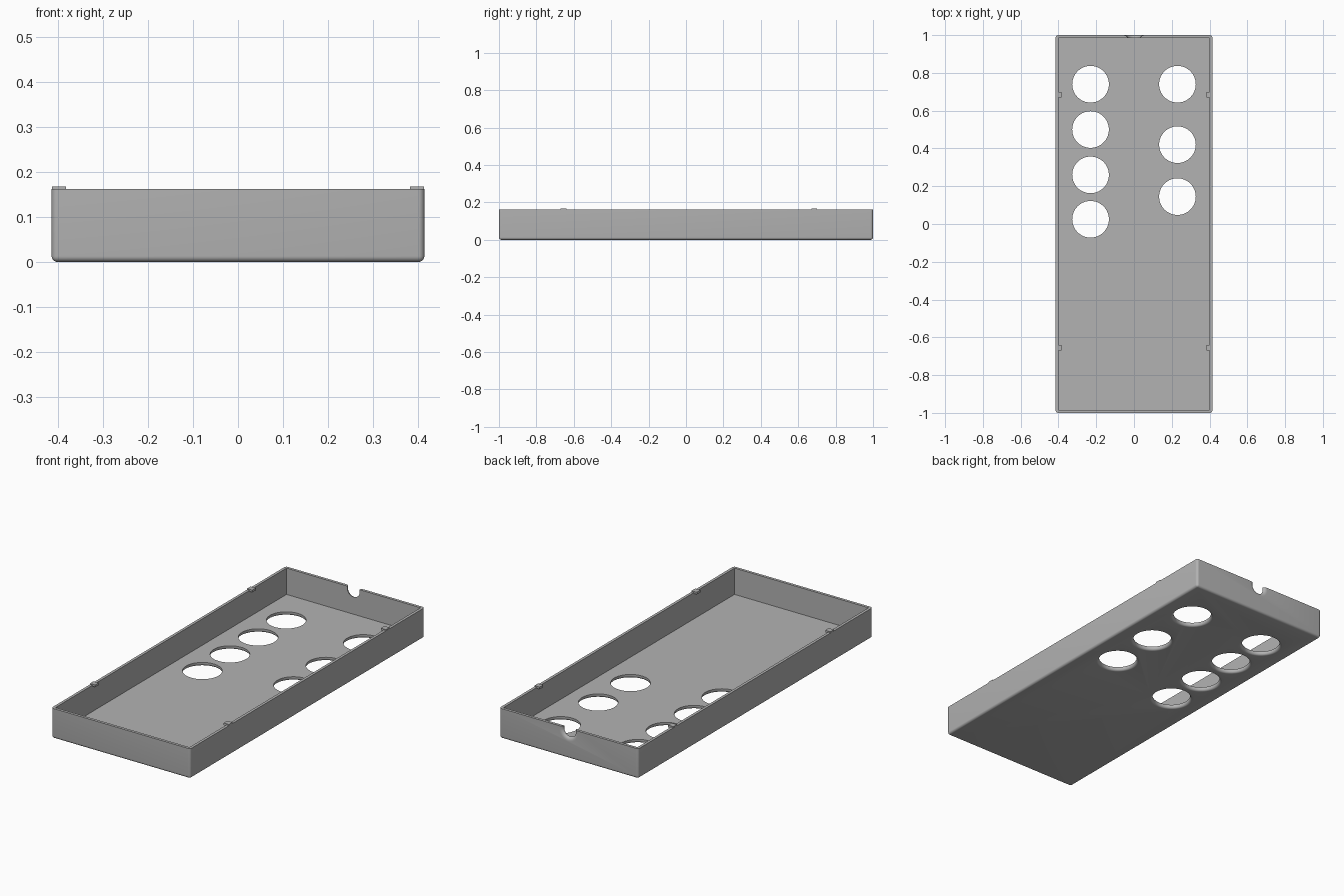
import bpy, bmesh, math
from mathutils import Matrix, Vector

if "Cube" in bpy.data.objects:
    bpy.data.objects.remove(bpy.data.objects["Cube"], do_unlink=True)

WIDTH, LENGTH, HEIGHT = 0.83, 2.0, 0.162
WALL, FLOOR, FILLET = 0.015, 0.02, 0.013

gray = bpy.data.materials.new("plain_gray")
gray.use_nodes = True
color = (0.45, 0.45, 0.45, 1)
gray.diffuse_color = color
gray.node_tree.nodes["Principled BSDF"].inputs["Base Color"].default_value = color


def add_object(name, bm):
    bmesh.ops.recalc_face_normals(bm, faces=bm.faces)
    mesh = bpy.data.meshes.new(name)
    bm.to_mesh(mesh)
    bm.free()
    mesh.materials.append(gray)
    obj = bpy.data.objects.new(name, mesh)
    bpy.context.collection.objects.link(obj)
    return obj


def box(size, center):
    bm = bmesh.new()
    bmesh.ops.create_cube(bm, size=1)
    bmesh.ops.scale(bm, vec=size, verts=bm.verts)
    bmesh.ops.translate(bm, vec=center, verts=bm.verts)
    return bm


def flared_plug(radius, flare, depth, length, matrix, segments=64):
    """Round plug along +z whose mouth at z = 0 widens in a fillet."""
    steps = 6
    profile = [(radius + flare, -0.05)]
    for i in range(steps + 1):
        a = math.pi / 2 * i / steps
        profile.append((radius + flare * (1 - math.sin(a)), depth * (1 - math.cos(a))))
    profile.append((radius, length))
    bm = bmesh.new()
    rings = []
    for r, z in profile:
        angles = [math.tau * i / segments for i in range(segments)]
        rings.append([bm.verts.new((r * math.cos(a), r * math.sin(a), z)) for a in angles])
    for low, high in zip(rings, rings[1:]):
        for i in range(segments):
            j = (i + 1) % segments
            bm.faces.new((low[i], low[j], high[j], high[i]))
    bm.faces.new(rings[0])
    bm.faces.new(rings[-1])
    bm.transform(matrix)
    return bm


def cut(target, bm):
    cutter = add_object("cutter", bm)
    cutter.hide_render = True
    mod = target.modifiers.new("cut", "BOOLEAN")
    mod.operation = "DIFFERENCE"
    mod.solver = "EXACT"
    mod.object = cutter
    bpy.context.view_layer.objects.active = target
    bpy.ops.object.modifier_apply(modifier=mod.name)
    bpy.data.objects.remove(cutter, do_unlink=True)


# Tray body, rounded on the upright corners and around the bottom
bm = box((WIDTH, LENGTH, HEIGHT), (0, 0, HEIGHT / 2))
edges = [e for e in bm.edges if min(v.co.z for v in e.verts) < 0.01]
bmesh.ops.bevel(bm, geom=edges, offset=FILLET, segments=6, profile=0.5, affect="EDGES")
tray = add_object("tray", bm)

# Hollow inside
cut(tray, box((WIDTH - 2 * WALL, LENGTH - 2 * WALL, HEIGHT), (0, 0, FLOOR + HEIGHT / 2)))

# Round floor openings, eased on the underside
columns = {-0.23: (0.74, 0.50, 0.26, 0.025), 0.23: (0.74, 0.42, 0.145)}
for x, ys in columns.items():
    for y in ys:
        cut(tray, flared_plug(0.097, FILLET, FILLET, 0.1, Matrix.Translation((x, y, 0))))

# Cable notch in the back wall, flared outward
facing = Matrix.Translation((0, LENGTH / 2, 0.15)) @ Matrix.Rotation(math.pi / 2, 4, "X")
cut(tray, flared_plug(0.037, 0.02, FILLET, 0.1, facing, 48))

# Smooth fillets, crisp rims
bpy.ops.object.select_all(action="DESELECT")
tray.select_set(True)
bpy.context.view_layer.objects.active = tray
bpy.ops.object.shade_smooth_by_angle(angle=math.radians(32))

# Small snap tabs on the side rims
for side, sx in (("left", 1), ("right", -1)):
    for end, y in (("back", 0.685), ("front", -0.655)):
        add_object(f"{side}_{end}_tab", box((0.031, 0.03, 0.012), (sx * 0.399, y, 0.162)))
